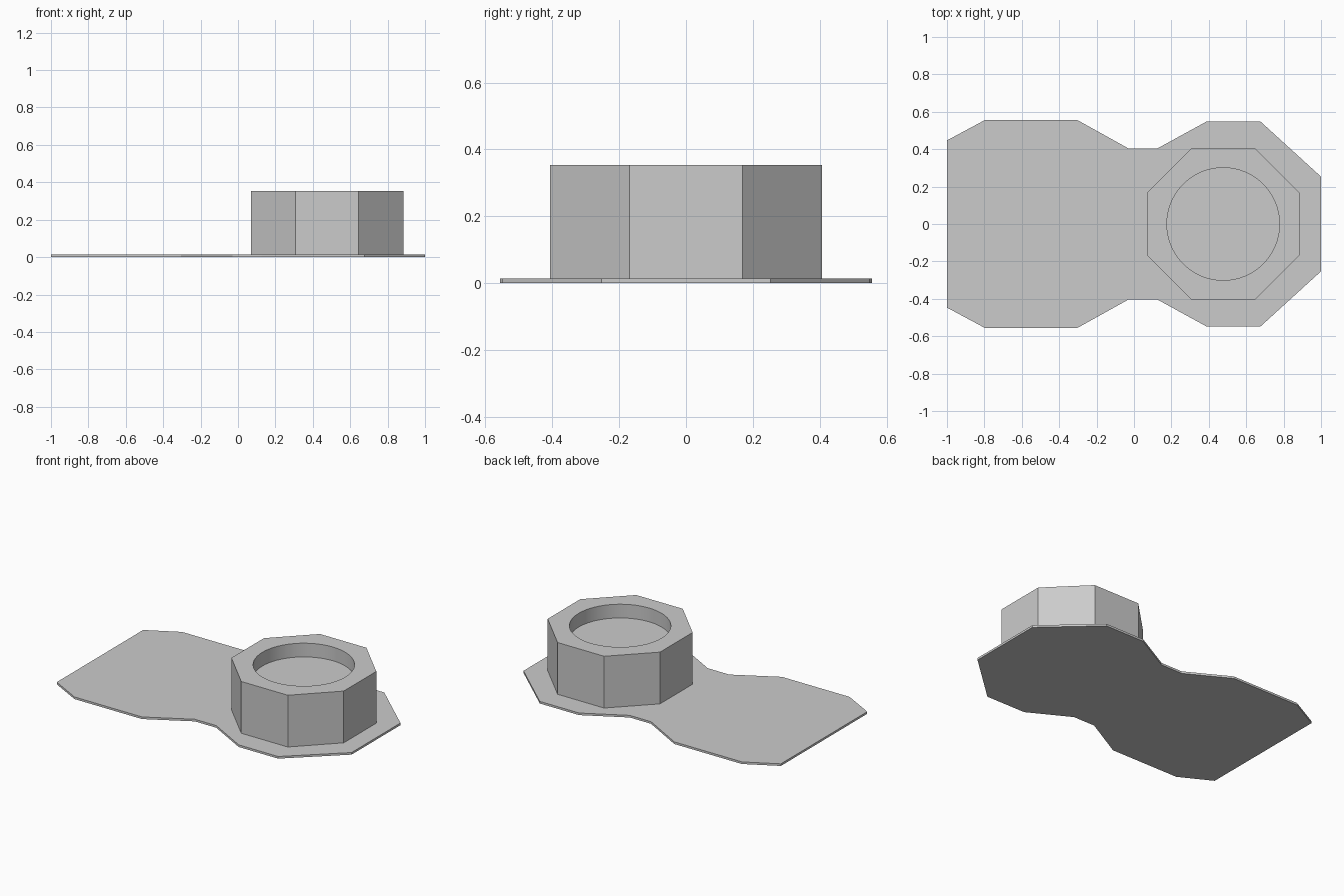
import bpy, bmesh
from math import cos, sin, pi, radians

cube = bpy.data.objects.get("Cube")
if cube:
    bpy.data.objects.remove(cube, do_unlink=True)

grey = bpy.data.materials.new("plain grey")
grey.use_nodes = True
colour = (0.6, 0.6, 0.6, 1)
grey.diffuse_color = colour
grey.node_tree.nodes["Principled BSDF"].inputs["Base Color"].default_value = colour


def prism(name, outline, bottom, top):
    """Extrude a flat outline between two heights."""
    bm = bmesh.new()
    base = bm.faces.new([bm.verts.new((x, y, bottom)) for x, y in outline])
    up = bmesh.ops.extrude_face_region(bm, geom=[base], use_keep_orig=True)
    for v in up["geom"]:
        if isinstance(v, bmesh.types.BMVert):
            v.co.z = top
    bmesh.ops.recalc_face_normals(bm, faces=bm.faces)
    mesh = bpy.data.meshes.new(name)
    bm.to_mesh(mesh)
    bm.free()
    mesh.materials.append(grey)
    obj = bpy.data.objects.new(name, mesh)
    bpy.context.collection.objects.link(obj)
    return obj


def ring(radius, sides, turn=0.0):
    return [(CENTRE + radius * cos(2 * pi * i / sides + turn),
             radius * sin(2 * pi * i / sides + turn)) for i in range(sides)]


CENTRE = 0.477
PLATE_TOP, CUP_TOP, CUP_FLOOR = 0.014, 0.353, 0.263

# Waisted base plate: one edge, mirrored across y
edge = [(-1, 0.447), (-0.795, 0.557), (-0.305, 0.557), (-0.03, 0.404),
        (0.125, 0.404), (0.39, 0.549), (0.675, 0.549), (1, 0.253)]
prism("base_plate", [(x, -y) for x, y in edge] + edge[::-1], 0, PLATE_TOP)

# Octagonal cup with a round recess
cup = prism("octagonal_cup", ring(0.407 / cos(pi / 8), 8, pi / 8), PLATE_TOP, CUP_TOP)
cutter = prism("recess_cutter", ring(0.301, 64), CUP_FLOOR, CUP_TOP + 0.1)
cut = cup.modifiers.new("recess", "BOOLEAN")
cut.object = cutter
cut.operation = "DIFFERENCE"
cut.solver = "EXACT"

# Bake the cut, drop the cutter, smooth the round wall
bpy.context.view_layer.objects.active = cup
cup.select_set(True)
bpy.ops.object.modifier_apply(modifier=cut.name)
bpy.data.objects.remove(cutter, do_unlink=True)
bpy.ops.object.shade_smooth_by_angle(angle=radians(30))
